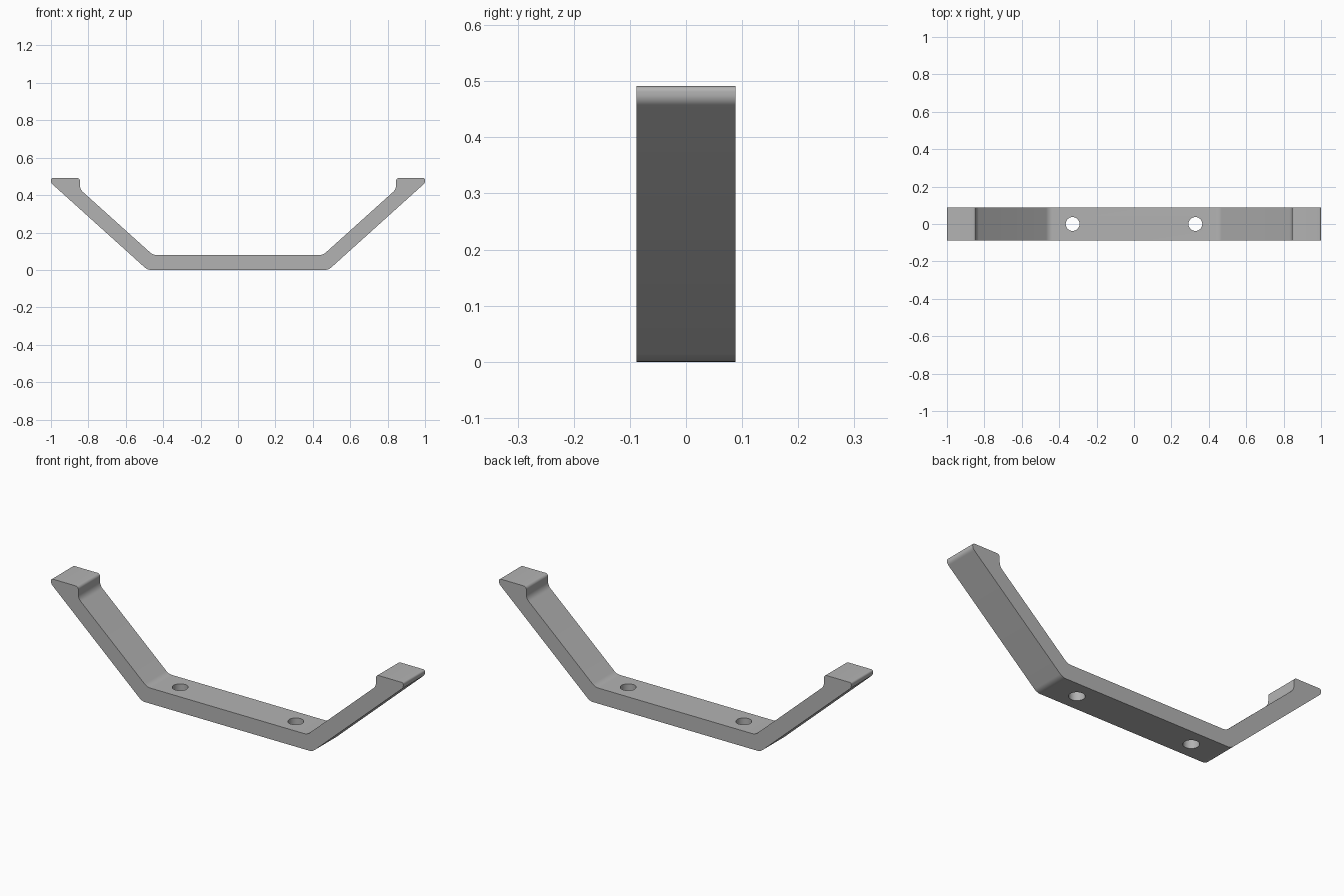
import bpy
import bmesh
import math
from mathutils import Vector

if "Cube" in bpy.data.objects:
    bpy.data.objects.remove(bpy.data.objects["Cube"], do_unlink=True)

HALF_DEPTH = 0.088
HOLE_X, HOLE_RADIUS = 0.328, 0.037

grey = bpy.data.materials.new("plain grey")
grey.use_nodes = True
colour = (0.45, 0.45, 0.45, 1)
grey.diffuse_color = colour
grey.node_tree.nodes["Principled BSDF"].inputs["Base Color"].default_value = colour


def fillet(prev, corner, nxt, radius, steps=8):
    """Points of an arc that rounds one corner of the outline."""
    a, b = (prev - corner).normalized(), (nxt - corner).normalized()
    half = a.angle(b) / 2
    start = corner + a * radius / math.tan(half)
    centre = corner + (a + b).normalized() * radius / math.sin(half)
    end = corner + b * radius / math.tan(half)
    u, v = start - centre, end - centre
    sweep = u.angle(v)
    return [centre + (u * math.sin(sweep * (1 - i / steps))
                      + v * math.sin(sweep * i / steps)) / math.sin(sweep)
            for i in range(steps + 1)]


# Half outline as x, z, corner radius; the other half is mirrored
half_outline = [(0.484, 0, 0.05), (1, 0.465, 0.025), (1, 0.491, 0.01),
                (0.845, 0.491, 0.015), (0.845, 0.431, 0.045), (0.455, 0.08, 0.05)]
outline = half_outline + [(-x, z, r) for x, z, r in reversed(half_outline)]
corners = [Vector((x, 0, z)) for x, z, r in outline]
points = []
for i, (x, z, r) in enumerate(outline):
    points += fillet(corners[i - 1], corners[i], corners[(i + 1) % len(corners)], r)

# Bracket body: outline extruded through the depth
bm = bmesh.new()
face = bm.faces.new([bm.verts.new(p + Vector((0, -HALF_DEPTH, 0))) for p in points])
extruded = bmesh.ops.extrude_face_region(bm, geom=[face])
bmesh.ops.translate(bm, vec=(0, 2 * HALF_DEPTH, 0),
                    verts=[g for g in extruded["geom"] if isinstance(g, bmesh.types.BMVert)])
bmesh.ops.recalc_face_normals(bm, faces=bm.faces)
mesh = bpy.data.meshes.new("bracket")
bm.to_mesh(mesh)
bm.free()
bracket = bpy.data.objects.new("bracket", mesh)
bpy.context.collection.objects.link(bracket)
mesh.materials.append(grey)

# Screw holes
cutters = []
for side in (-1, 1):
    bpy.ops.mesh.primitive_cylinder_add(vertices=48, radius=HOLE_RADIUS, depth=0.3,
                                        location=(side * HOLE_X, 0, 0.04))
    cutter = bpy.context.object
    cutter.name = "hole_cutter"
    cutter.data.materials.append(grey)
    cutters.append(cutter)
    cut = bracket.modifiers.new("screw hole", "BOOLEAN")
    cut.operation = "DIFFERENCE"
    cut.solver = "EXACT"
    cut.object = cutter

# Apply the cuts, then smooth the rounded corners
bpy.ops.object.select_all(action="DESELECT")
bracket.select_set(True)
bpy.context.view_layer.objects.active = bracket
for name in [m.name for m in bracket.modifiers]:
    bpy.ops.object.modifier_apply(modifier=name)
for cutter in cutters:
    bpy.data.objects.remove(cutter, do_unlink=True)
bpy.ops.object.shade_smooth_by_angle(angle=math.radians(30))
